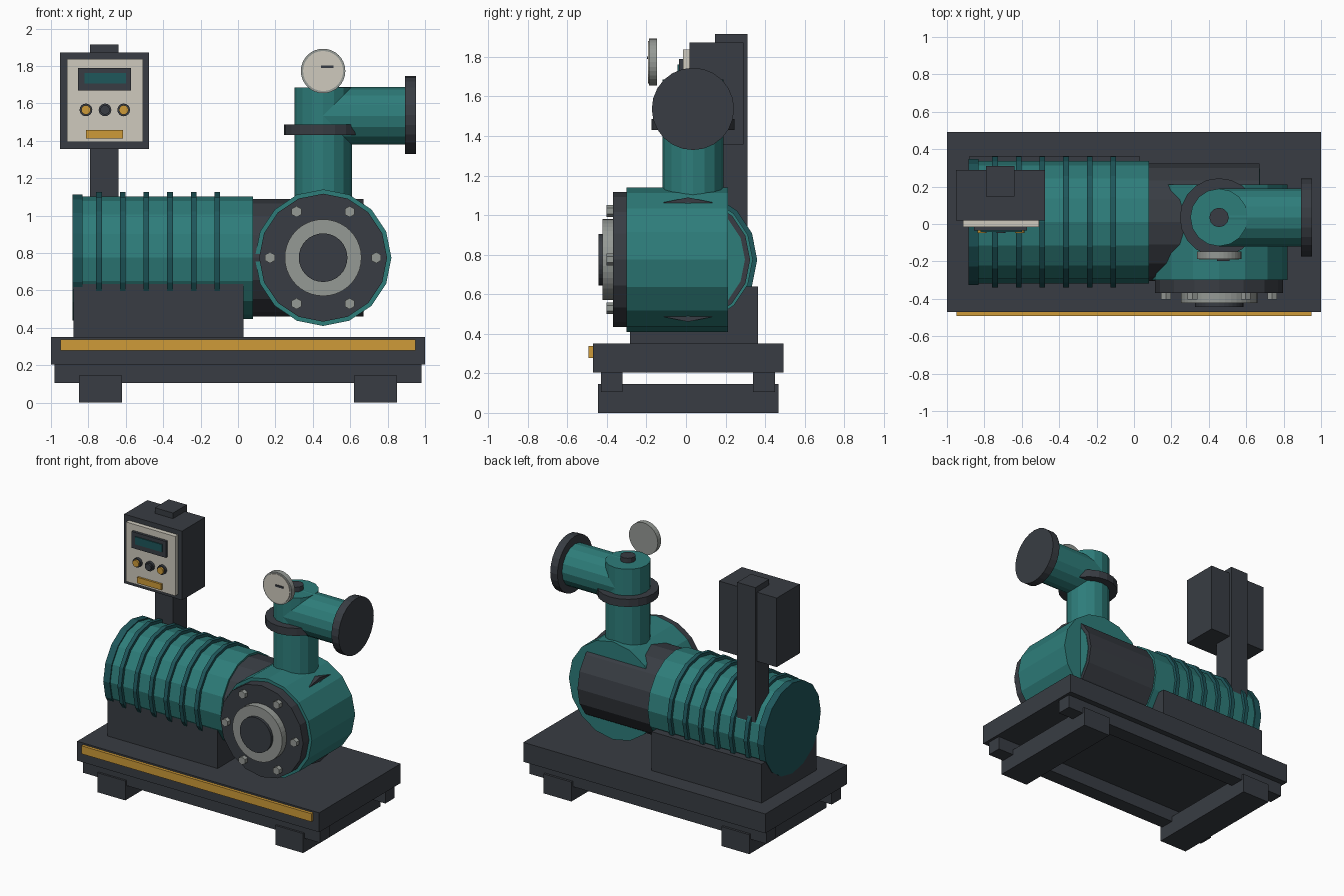
import bpy
from math import pi, cos, sin

old = bpy.data.objects.get("Cube")
if old:
    bpy.data.objects.remove(old, do_unlink=True)


def material(name, r, g, b):
    m = bpy.data.materials.new(name)
    m.use_nodes = True
    m.diffuse_color = (r, g, b, 1)
    m.node_tree.nodes["Principled BSDF"].inputs["Base Color"].default_value = (r, g, b, 1)
    return m


TEAL = material("teal paint", 0.027, 0.205, 0.195)
DEEP = material("deep teal", 0.013, 0.095, 0.105)
DARK = material("charcoal", 0.04, 0.046, 0.056)
AMBER = material("amber", 0.62, 0.33, 0.04)
CREAM = material("cream", 0.62, 0.59, 0.51)
STEEL = material("steel grey", 0.30, 0.32, 0.30)

ROT = {"x": (0, pi / 2, 0), "y": (pi / 2, 0, 0), "z": (0, 0, 0)}


def finish(name, mat):
    ob = bpy.context.object
    ob.name = name
    ob.data.materials.append(mat)
    return ob


def box(name, mat, x, y, z):
    """Box from its (low, high) extents on each axis."""
    ext = (x, y, z)
    bpy.ops.mesh.primitive_cube_add(size=1, location=[(a + b) / 2 for a, b in ext])
    ob = finish(name, mat)
    ob.scale = [b - a for a, b in ext]
    bpy.ops.object.transform_apply(location=False, rotation=False, scale=True)
    return ob


def cyl(name, mat, axis, span, centre, r, sides=16):
    """Cylinder along an axis; centre gives the two other coordinates in order."""
    loc = list(centre)
    loc.insert("xyz".index(axis), sum(span) / 2)
    bpy.ops.mesh.primitive_cylinder_add(vertices=sides, radius=r, depth=span[1] - span[0],
                                        location=loc, rotation=ROT[axis])
    return finish(name, mat)


# Skid base: deck, two long rails, two cross feet, front stripe
box("deck", DARK, (-1, 1), (-0.47, 0.492), (0.205, 0.35))
for side, y in (("front", (-0.43, -0.32)), ("back", (0.34, 0.45))):
    box(side + "_rail", DARK, (-0.98, 0.98), y, (0.105, 0.21))
for side, x in (("right", -0.735), ("left", 0.735)):
    box(side + "_foot", DARK, (x - 0.115, x + 0.115), (-0.445, 0.467), (0, 0.145))
box("front_stripe", AMBER, (-0.95, 0.95), (-0.492, -0.469), (0.278, 0.338))

# Motor with end cap and cooling ribs on a cradle
AXIS = (0.01, 0.775)
box("motor_cradle", DARK, (-0.88, 0.03), (-0.283, 0.363), (0.34, 0.64))
cyl("motor_body", TEAL, "x", (-0.85, 0.08), AXIS, 0.328)
cyl("motor_end_cap", DEEP, "x", (-0.885, -0.832), AXIS, 0.337)
for i in range(6):
    x = -0.743 + 0.1265 * i
    cyl("motor_rib", DEEP, "x", (x - 0.015, x + 0.015), AXIS, 0.35)
cyl("coupling_housing", DARK, "x", (0.07, 0.67), AXIS, 0.314)
cyl("coupling_end_plate", TEAL, "x", (0.668, 0.674), AXIS, 0.288)

# Pump casing with front flange, ring, hub and bolts
PUMP = (0.455, 0.775)
cyl("pump_casing", TEAL, "y", (-0.30, 0.212), PUMP, 0.365)
cyl("front_flange", DARK, "y", (-0.37, -0.29), PUMP, 0.342)
cyl("inlet_ring", STEEL, "y", (-0.422, -0.36), PUMP, 0.205, 40)
cyl("inlet_hub", DARK, "y", (-0.443, -0.40), PUMP, 0.13, 32)
for i in range(6):
    a = i * pi / 3
    spot = (PUMP[0] + 0.284 * cos(a), PUMP[1] + 0.284 * sin(a))
    cyl("flange_bolt", STEEL, "y", (-0.403, -0.36), spot, 0.03, 6)

# Discharge pipework
PIPE = (0.455, 0.035)
cyl("riser_pipe", TEAL, "z", (0.90, 1.685), PIPE, 0.154)
cyl("riser_collar", DARK, "z", (1.43, 1.487), PIPE, 0.21, 20)
cyl("outlet_pipe", TEAL, "x", (0.455, 0.90), (0.035, 1.533), 0.154)
cyl("outlet_flange", DARK, "x", (0.893, 0.952), (0.035, 1.537), 0.208, 24)
cyl("riser_plug", DARK, "z", (1.67, 1.72), PIPE, 0.052, 12)

# Pressure gauge
GAUGE = (0.455, 1.773)
cyl("gauge_body", STEEL, "y", (-0.186, -0.147), GAUGE, 0.119, 32)
cyl("gauge_face", CREAM, "y", (-0.191, -0.184), GAUGE, 0.107, 32)
box("gauge_needle", DARK, (0.445, 0.51), (-0.198, -0.189), (1.788, 1.802))

# Control box on its post
box("control_post", DARK, (-0.79, -0.64), (0.147, 0.31), (0.82, 1.915))
box("control_box", DARK, (-0.953, -0.475), (0.018, 0.29), (1.357, 1.873))
box("control_panel", CREAM, (-0.915, -0.508), (-0.015, 0.02), (1.393, 1.837))
box("display_bezel", DARK, (-0.855, -0.572), (-0.035, -0.01), (1.668, 1.79))
box("display_screen", DEEP, (-0.82, -0.6), (-0.042, -0.034), (1.705, 1.762))
for x, mat in ((-0.813, AMBER), (-0.711, DARK), (-0.611, AMBER)):
    cyl("button_rim", DARK, "y", (-0.035, -0.01), (x, 1.565), 0.034, 16)
    cyl("button", mat, "y", (-0.048, -0.03), (x, 1.565), 0.025, 16)
box("panel_label", AMBER, (-0.813, -0.615), (-0.03, -0.01), (1.413, 1.457))
